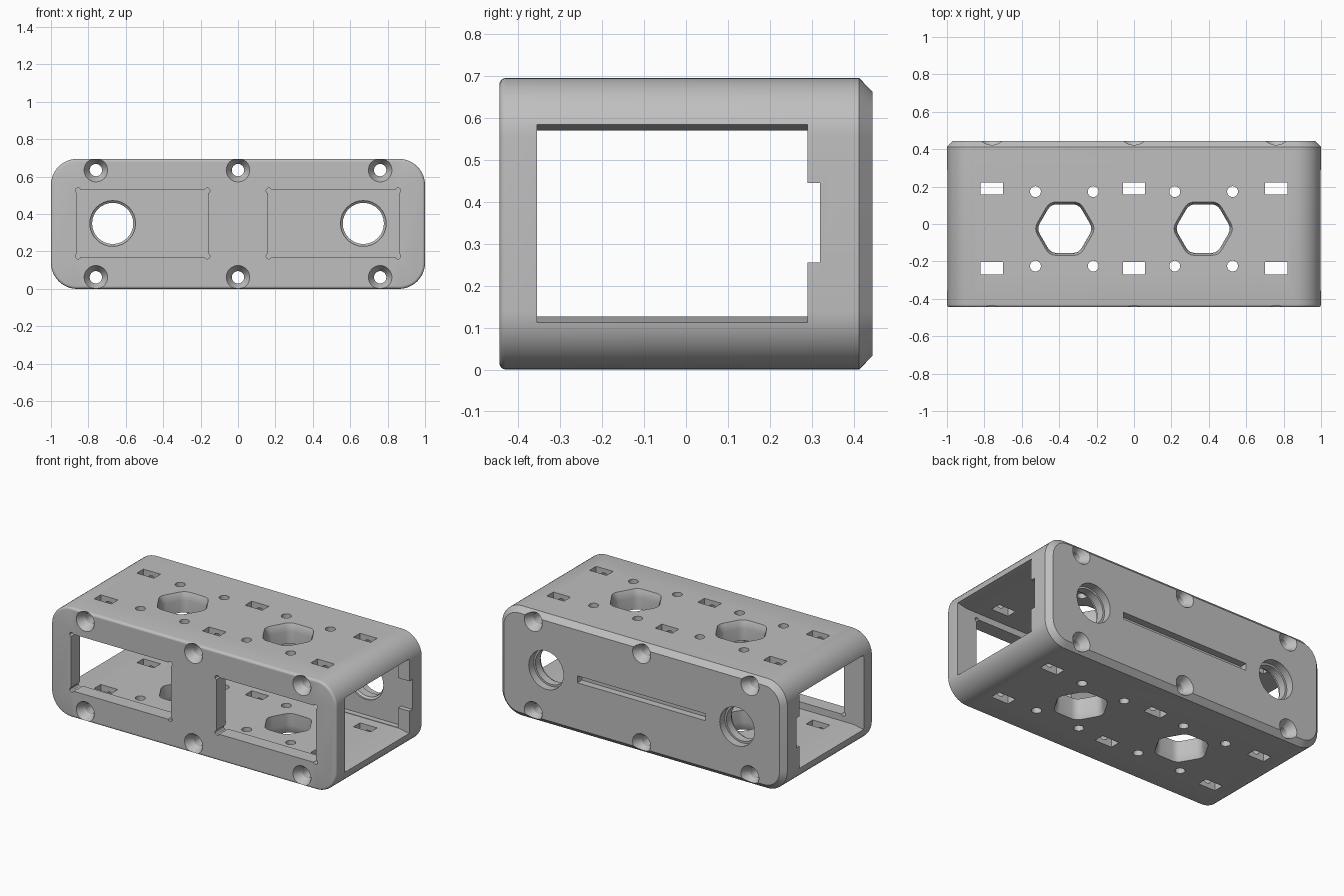
import bpy
import bmesh
from math import sin, cos, pi, radians
from mathutils import Vector

if "Cube" in bpy.data.objects:
    bpy.data.objects.remove(bpy.data.objects["Cube"])

HEIGHT = 0.695
MID = HEIGHT / 2


def make_object(name, solids):
    """Each solid is a list of matching rings, skinned and capped."""
    bm = bmesh.new()
    for rings in solids:
        loops = [[bm.verts.new(p) for p in ring] for ring in rings]
        n = len(loops[0])
        for a, b in zip(loops, loops[1:]):
            for i in range(n):
                j = (i + 1) % n
                bm.faces.new((a[i], a[j], b[j], b[i]))
        bm.faces.new(loops[0][::-1])
        bm.faces.new(loops[-1])
    bmesh.ops.recalc_face_normals(bm, faces=bm.faces)
    mesh = bpy.data.meshes.new(name)
    bm.to_mesh(mesh)
    bm.free()
    obj = bpy.data.objects.new(name, mesh)
    bpy.context.collection.objects.link(obj)
    return obj


def box(x0, x1, y0, y1, z0, z1):
    return [[(x0, y0, z), (x1, y0, z), (x1, y1, z), (x0, y1, z)] for z in (z0, z1)]


def circle(r, n=32):
    return [(r * cos(2 * pi * i / n), r * sin(2 * pi * i / n)) for i in range(n)]


def soft_hexagon(r):
    """Hexagon with corners rounded by quadratic blends."""
    pts = [Vector((r * cos(i * pi / 3), r * sin(i * pi / 3))) for i in range(6)]
    out = []
    for i, p in enumerate(pts):
        a, b = p.lerp(pts[i - 1], 0.22), p.lerp(pts[(i + 1) % 6], 0.22)
        out += [a.lerp(p, t).lerp(p.lerp(b, t), t) for t in (0, 0.25, 0.5, 0.75, 1)]
    return out


def along_y(x, z, steps, shape=circle):
    return [[(x + u, y, z + v) for u, v in shape(r)] for y, r in steps]


def along_z(x, y, steps, shape=circle):
    return [[(x + u, y + v, z) for u, v in shape(r)] for z, r in steps]


def rounded_ring(y, inset, radius=0.14, n=12):
    """Rounded rectangle outline of the housing at depth y."""
    ring = []
    for k, (sx, sz) in enumerate(((1, 1), (-1, 1), (-1, -1), (1, -1))):
        for i in range(n + 1):
            a = (k + i / n) * pi / 2
            ring.append((sx * (1 - radius) + (radius - inset) * cos(a), y,
                         MID + sz * (MID - radius) + (radius - inset) * sin(a)))
    return ring


# Housing: soft front edge, chamfered back edge
front = [(-0.445 + 0.015 * (1 - cos(t * pi / 8)), 0.015 * (1 - sin(t * pi / 8)))
         for t in range(5)]
housing = make_object("housing", [[rounded_ring(y, d) for y, d in
                                   front + [(0.413, 0), (0.445, 0.033)]]])


def cut(name, solids):
    tool = make_object(name, solids)
    tool.hide_render = True
    mod = housing.modifiers.new(name, 'BOOLEAN')
    mod.operation = 'DIFFERENCE'
    mod.solver = 'EXACT'
    mod.object = tool
    bpy.context.view_layer.objects.active = housing
    bpy.ops.object.modifier_apply(modifier=name)
    bpy.data.objects.remove(tool)


# Tunnel through both ends, slightly flared at the mouths
def tunnel_ring(x, gap):
    lo, hi = 0.127 - gap, 0.57 + gap
    return [(x, -0.355, lo), (x, 0.29, lo), (x, 0.29, hi), (x, -0.355, hi)]


cut("tunnel", [[tunnel_ring(x, g) for x, g in
                ((-1.1, 0.015), (-1, 0.015), (-0.93, 0), (0.93, 0), (1, 0.015), (1.1, 0.015))]])
cut("chamber", [box(-0.92, 0.92, -0.3, 0.325, 0.13, 0.567)])
cut("end_notches", [box(-1.1, 1.1, 0.25, 0.32, 0.255, 0.445)])

# Front windows with small relief holes in the corners
cut("windows", [box(c - 0.35, c + 0.35, -0.6, -0.25, 0.17, 0.53) for c in (-0.51, 0.51)])
cut("window_corners", [along_y(s * x, z, ((-0.6, 0.015), (-0.25, 0.015)),
                               lambda r: circle(r, 12))
                       for s in (-1, 1) for x in (0.165, 0.855) for z in (0.175, 0.525)])

# Back ports with a stepped bore, and a blind groove between them
cut("ports", [along_y(s * 0.67, 0.35, ((0.25, 0.122), (0.335, 0.122), (0.345, 0.11), (0.395, 0.11),
                                       (0.395, 0.122), (0.6, 0.122))) for s in (-1, 1)])
cut("back_groove", [box(-0.45, 0.45, 0.4, 0.6, 0.328, 0.372)])

# Countersunk screw holes running front to back
screw = ((-0.5, 0.063), (-0.445, 0.063), (-0.395, 0.033),
         (0.395, 0.033), (0.445, 0.063), (0.5, 0.063))
cut("screw_holes", [along_y(x, z, screw) for x in (-0.76, 0, 0.76) for z in (0.062, 0.635)])

# Openings through the top and bottom
cut("nut_slots", [box(x - 0.06, x + 0.06, y - 0.033, y + 0.033, -0.1, 0.8)
                  for x in (-0.76, 0, 0.76) for y in (0.19, -0.237)])
cut("round_holes", [along_z(s * x, y, ((-0.1, 0.029), (0.8, 0.029)))
                    for s in (-1, 1) for x in (0.218, 0.527) for y in (0.173, -0.225)])
flare = ((-0.1, 0.165), (0, 0.165), (0.02, 0.155), (0.05, 0.15),
         (0.645, 0.15), (0.675, 0.155), (HEIGHT, 0.165), (0.8, 0.165))
cut("hex_openings", [along_z(s * 0.37, -0.025, flare, soft_hexagon) for s in (-1, 1)])

# Material and shading
grey = bpy.data.materials.new("light grey plastic")
grey.use_nodes = True
colour = (0.52, 0.52, 0.52, 1)
grey.diffuse_color = colour
grey.node_tree.nodes["Principled BSDF"].inputs["Base Color"].default_value = colour
housing.data.materials.clear()
housing.data.materials.append(grey)
housing.data.polygons.foreach_set("material_index", [0] * len(housing.data.polygons))
bpy.ops.object.select_all(action='DESELECT')
housing.select_set(True)
bpy.context.view_layer.objects.active = housing
bpy.ops.object.shade_smooth_by_angle(angle=radians(30))
